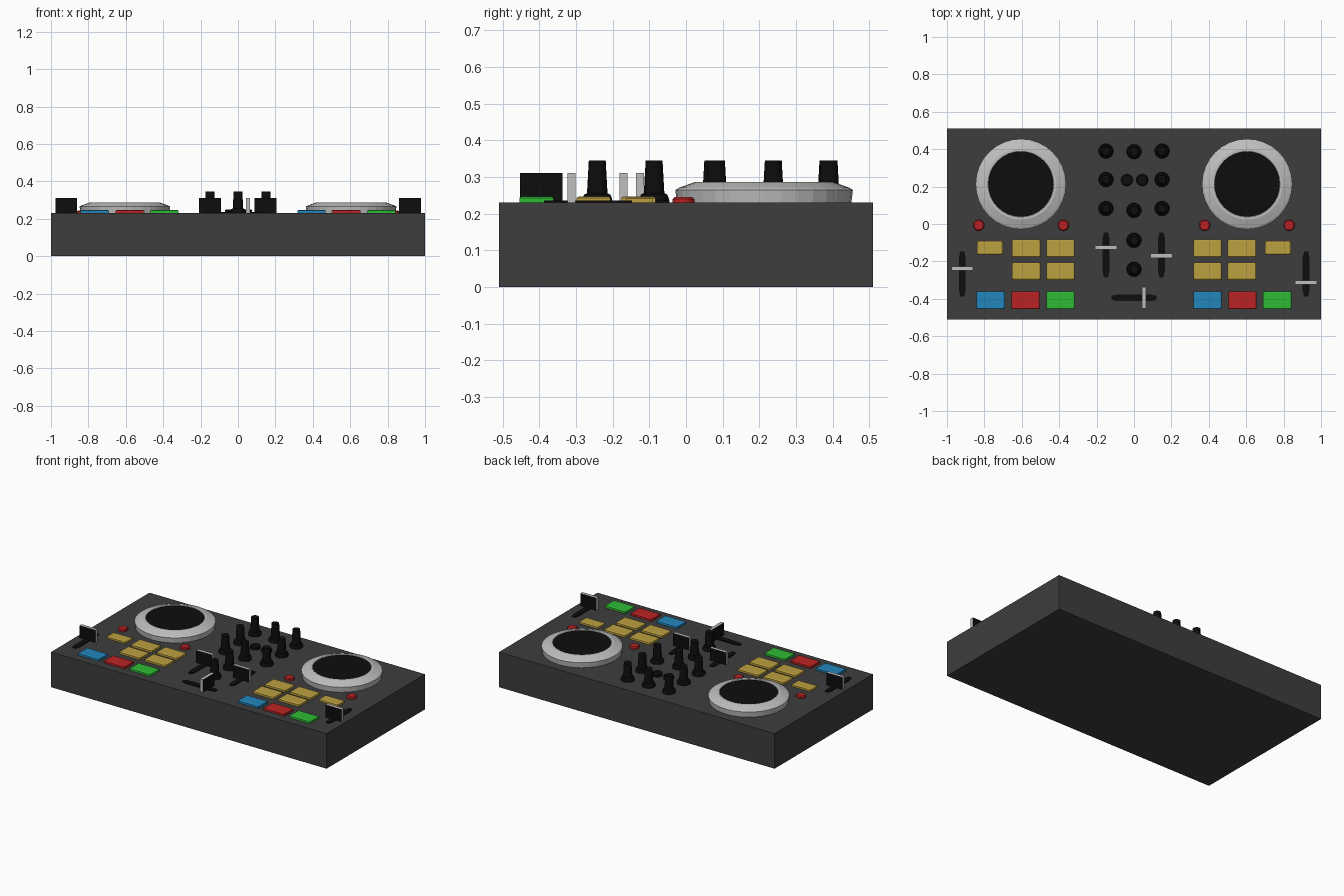
import bpy, bmesh, math

if "Cube" in bpy.data.objects:
    bpy.data.objects.remove(bpy.data.objects["Cube"])

def mat(name, rgb):
    m = bpy.data.materials.new(name)
    m.diffuse_color = (*rgb, 1)
    m.use_nodes = True
    m.node_tree.nodes["Principled BSDF"].inputs["Base Color"].default_value = m.diffuse_color
    return m

CHARCOAL = mat("charcoal", (0.047, 0.047, 0.047))
BLACK = mat("black", (0.004, 0.004, 0.004))
SILVER = mat("silver", (0.52, 0.52, 0.52))
YELLOW = mat("mustard", (0.50, 0.35, 0.05))
BLUE = mat("blue", (0.016, 0.24, 0.50))
RED = mat("red", (0.50, 0.016, 0.017))
GREEN = mat("green", (0.028, 0.50, 0.035))
TOP = 0.23  # height of the control surface

def finish(bm, name, mats, rule=None):
    bmesh.ops.recalc_face_normals(bm, faces=bm.faces)
    if rule:
        for f in bm.faces:
            f.material_index = rule(f)
    me = bpy.data.meshes.new(name)
    bm.to_mesh(me)
    bm.free()
    for m in mats:
        me.materials.append(m)
    ob = bpy.data.objects.new(name, me)
    bpy.context.collection.objects.link(ob)
    return ob

def loft(name, rings, mats, rule=None):
    """Skin a stack of equal-length point rings and cap both ends."""
    bm = bmesh.new()
    vs = [[bm.verts.new(p) for p in r] for r in rings]
    n = len(vs[0])
    for a, b in zip(vs, vs[1:]):
        for i in range(n):
            j = (i + 1) % n
            bm.faces.new((a[i], a[j], b[j], b[i]))
    bm.faces.new(vs[0])
    bm.faces.new(vs[-1])
    return finish(bm, name, mats, rule)

def turned(name, x, y, profile, sides, mats, rule=None):
    rings = [[(x + r * math.cos(2 * math.pi * i / sides),
               y + r * math.sin(2 * math.pi * i / sides), z)
              for i in range(sides)] for r, z in profile]
    return loft(name, rings, mats, rule)

def block(name, x, y, w, d, z0, z1, mats, inset=0.0, rule=None):
    """Box with an optional narrow chamfer around its top."""
    def ring(i, z):
        a, b = w / 2 - i, d / 2 - i
        return [(x - a, y - b, z), (x + a, y - b, z), (x + a, y + b, z), (x - a, y + b, z)]
    rings = [ring(0, z0), ring(0, z1)]
    if inset:
        rings = [ring(0, z0), ring(0, z1 - 0.004), ring(inset, z1)]
    return loft(name, rings, mats, rule)

# Case
block("case", 0, 0, 2, 1.02, 0, TOP, [CHARCOAL])

# Both decks: jog wheels, cue buttons, pads
for s, side in ((-1, "left"), (1, "right")):
    turned(f"{side}_jog_wheel", s * 0.605, 0.213,
           [(0.238, TOP), (0.242, 0.265), (0.232, 0.271), (0.19, 0.286), (0.176, 0.286), (0.174, 0.284)],
           32, [SILVER, BLACK],
           lambda f: int(f.normal.z > 0.9 and len(f.verts) > 4 and f.calc_center_median().z > 0.25))
    for x in (0.378, 0.83):
        turned(f"{side}_round_button", s * x, -0.007,
               [(0.03, TOP), (0.03, 0.24), (0.024, 0.245)], 16, [RED])
    block(f"{side}_small_pad", s * 0.77, -0.128, 0.137, 0.072, TOP, 0.246, [YELLOW], 0.006)
    for x in (0.393, 0.577):
        for y in (-0.13, -0.252):
            block(f"{side}_pad", s * x, y, 0.152, 0.093, TOP, 0.247, [YELLOW], 0.006)
    # Transport buttons run blue, red, green from left to right on each deck
    for x, m in zip(sorted(s * v for v in (0.393, 0.579, 0.766)), (BLUE, RED, GREEN)):
        block(f"{side}_{m.name}_button", x, -0.408, 0.15, 0.093, TOP, 0.247, [m], 0.006)

# Mixer knobs
KNOB = [(0.04, TOP), (0.04, 0.242), (0.036, 0.252), (0.028, 0.256), (0.023, 0.345)]
spots = [(x, y) for x in (-0.15, 0.15) for y in (0.39, 0.238, 0.083)]
spots += [(0, y) for y in (0.387, 0.073, -0.087, -0.242)]
for x, y in spots:
    turned("mixer_knob", x, y, KNOB, 16, [BLACK])
for x in (-0.038, 0.044):
    turned("mixer_small_button", x, 0.235, [(0.032, TOP), (0.032, 0.245), (0.027, 0.25)], 16, [BLACK])

# Faders: slot plate with tapered ends, and a thin cap with pale edges
def fader(name, x, y, cap, along_x=False):
    def flip(px, py):
        return (x + py, y + px) if along_x else (x + px, y + py)
    h, w = 0.12, 0.018
    outline = [(-w * .6, -h), (w * .6, -h), (w, -h + .03), (w, h - .03),
               (w * .6, h), (-w * .6, h), (-w, h - .03), (-w, -h + .03)]
    loft(name + "_slot", [[(*flip(*p), z) for p in outline] for z in (TOP - 0.002, TOP + 0.006)], [BLACK])
    axis = 0 if along_x else 1
    cx, cy = (cap, y) if along_x else (x, cap)
    cw, cd = (0.022, 0.116) if along_x else (0.116, 0.022)
    block(name + "_cap", cx, cy, cw, cd, TOP, 0.311, [SILVER, BLACK],
          rule=lambda f: int(abs(f.normal[axis]) > 0.9))

fader("left_pitch_fader", -0.918, -0.267, -0.238)
fader("right_pitch_fader", 0.92, -0.267, -0.312)
fader("left_volume_fader", -0.15, -0.165, -0.126)
fader("right_volume_fader", 0.147, -0.165, -0.17)
fader("crossfader", 0, -0.395, 0.053, True)
